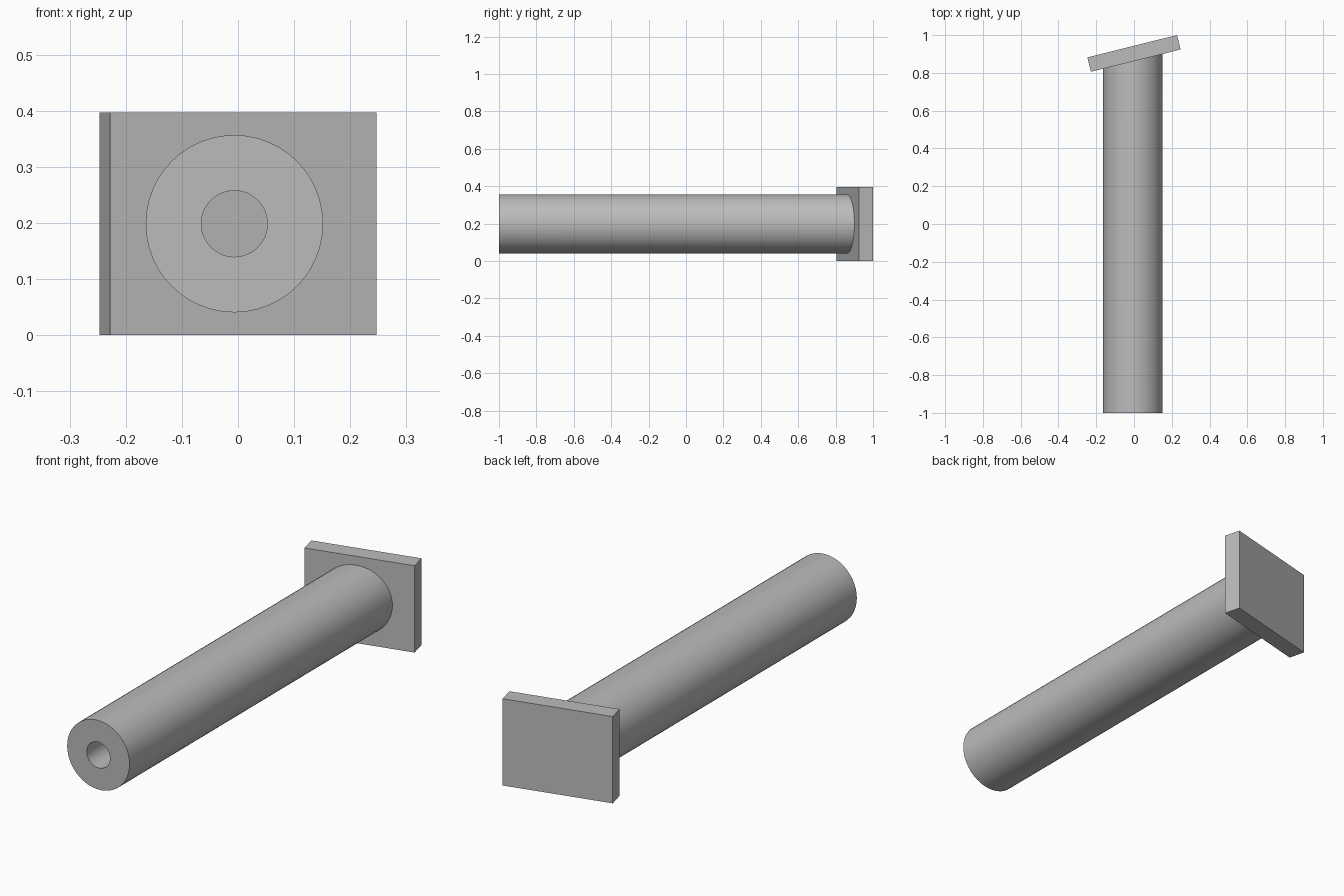
import bpy
import bmesh
import math
from mathutils import Matrix, Vector

cube = bpy.data.objects.get("Cube")
if cube:
    bpy.data.objects.remove(cube, do_unlink=True)

SEGMENTS = 48
TILT = math.radians(14)
HEIGHT, WIDTH, THICK = 0.397, 0.489, 0.0785
OUTER, BORE = 0.158, 0.059
AXIS = Vector((-0.0065, 0, HEIGHT / 2))
PLATE_Y = 0.903

grey = bpy.data.materials.new("plain grey")
grey.use_nodes = True
GREY = (0.5, 0.5, 0.5, 1)
grey.diffuse_color = GREY
grey.node_tree.nodes["Principled BSDF"].inputs["Base Color"].default_value = GREY


def add_object(name, bm):
    bmesh.ops.recalc_face_normals(bm, faces=bm.faces)
    mesh = bpy.data.meshes.new(name)
    bm.to_mesh(mesh)
    bm.free()
    mesh.materials.append(grey)
    obj = bpy.data.objects.new(name, mesh)
    bpy.context.collection.objects.link(obj)
    return obj


def select_only(obj):
    bpy.ops.object.select_all(action="DESELECT")
    obj.select_set(True)
    bpy.context.view_layer.objects.active = obj


def plate_front(x):
    """Depth of the plate's tilted front face at x."""
    return PLATE_Y - THICK / 2 / math.cos(TILT) + x * math.tan(TILT)


# Hollow tube, square at the front and mitred against the plate
bm = bmesh.new()
rings = []
for radius, mitred in ((OUTER, False), (OUTER, True), (BORE, True), (BORE, False)):
    ring = []
    for i in range(SEGMENTS):
        a = math.tau * i / SEGMENTS
        x = AXIS.x + radius * math.cos(a)
        y = plate_front(x) if mitred else -1
        ring.append(bm.verts.new((x, y, AXIS.z + radius * math.sin(a))))
    rings.append(ring)
for k, ring in enumerate(rings):
    following = rings[(k + 1) % len(rings)]
    for i in range(SEGMENTS):
        j = (i + 1) % SEGMENTS
        bm.faces.new((ring[i], ring[j], following[j], following[i]))
tube = add_object("tube", bm)

# Tilted end plate
placement = Matrix.Translation((0, PLATE_Y, AXIS.z)) @ Matrix.Rotation(TILT, 4, "Z")
bm = bmesh.new()
bmesh.ops.create_cube(bm, size=1)
bmesh.ops.scale(bm, vec=(WIDTH, THICK, HEIGHT), verts=bm.verts)
bm.transform(placement)
plate = add_object("end_plate", bm)

# Bolt hole, drilled square to the plate
bm = bmesh.new()
bmesh.ops.create_cone(bm, cap_ends=True, segments=SEGMENTS,
                      radius1=BORE, radius2=BORE, depth=THICK * 2)
bm.transform(placement @ Matrix.Translation((AXIS.x, 0, 0)) @ Matrix.Rotation(math.pi / 2, 4, "X"))
cutter = add_object("hole_cutter", bm)
cutter.hide_render = True
drill = plate.modifiers.new("hole", "BOOLEAN")
drill.operation = "DIFFERENCE"
drill.solver = "EXACT"
drill.object = cutter
select_only(plate)
bpy.ops.object.modifier_apply(modifier=drill.name)
bpy.data.objects.remove(cutter, do_unlink=True)

# Smooth round walls, crisp rims
for part in (tube, plate):
    select_only(part)
    bpy.ops.object.shade_smooth_by_angle(angle=math.radians(30))
